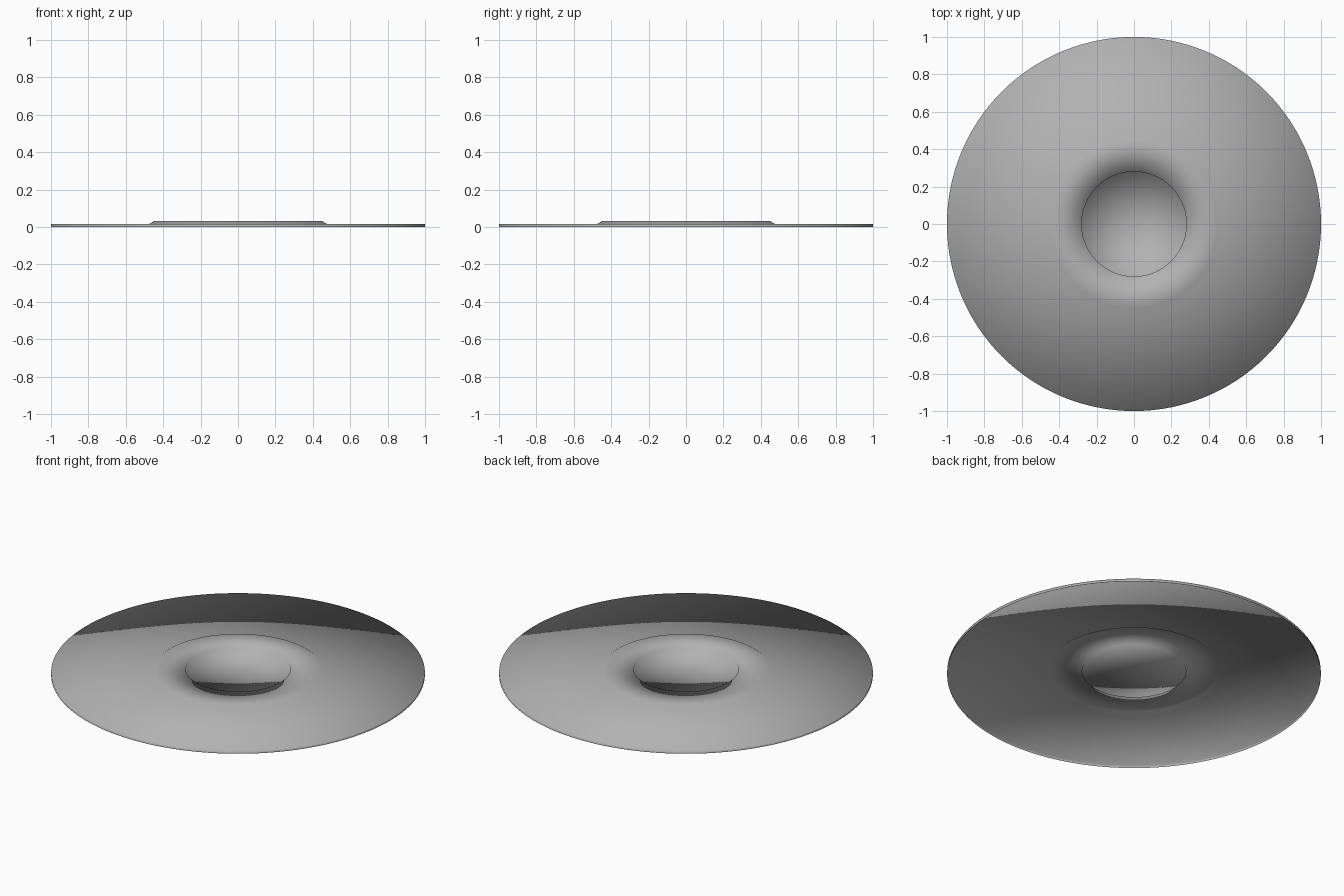
import bpy, bmesh, math

if "Cube" in bpy.data.objects:
    bpy.data.objects.remove(bpy.data.objects["Cube"])

SIDES = 128
# Open sheet profile (radius, height): rim wall, flange, raised ring, sunken centre
PROFILE = [(1.0, 0.0), (1.0, 0.016), (0.475, 0.016), (0.45, 0.032),
           (0.28, 0.032), (0.28, 0.02)]

bm = bmesh.new()
loops = []
for r, z in PROFILE:
    loops.append([bm.verts.new((r * math.cos(2 * math.pi * i / SIDES),
                                r * math.sin(2 * math.pi * i / SIDES), z))
                  for i in range(SIDES)])

# Skin between neighbouring loops
for a, b in zip(loops, loops[1:]):
    for i in range(SIDES):
        j = (i + 1) % SIDES
        bm.faces.new((a[i], a[j], b[j], b[i]))

# Floor of the sunken centre
centre = bm.verts.new((0, 0, PROFILE[-1][1]))
for i in range(SIDES):
    bm.faces.new((loops[-1][i], loops[-1][(i + 1) % SIDES], centre))

for f in bm.faces:
    f.smooth = True

mesh = bpy.data.meshes.new("dished_disc")
bm.to_mesh(mesh)
bm.free()

# Mid grey finish
grey = bpy.data.materials.new("mid_grey")
grey.diffuse_color = (0.445, 0.445, 0.445, 1)
grey.use_nodes = True
grey.node_tree.nodes["Principled BSDF"].inputs["Base Color"].default_value = grey.diffuse_color
mesh.materials.append(grey)
bpy.context.collection.objects.link(bpy.data.objects.new("dished_disc", mesh))
